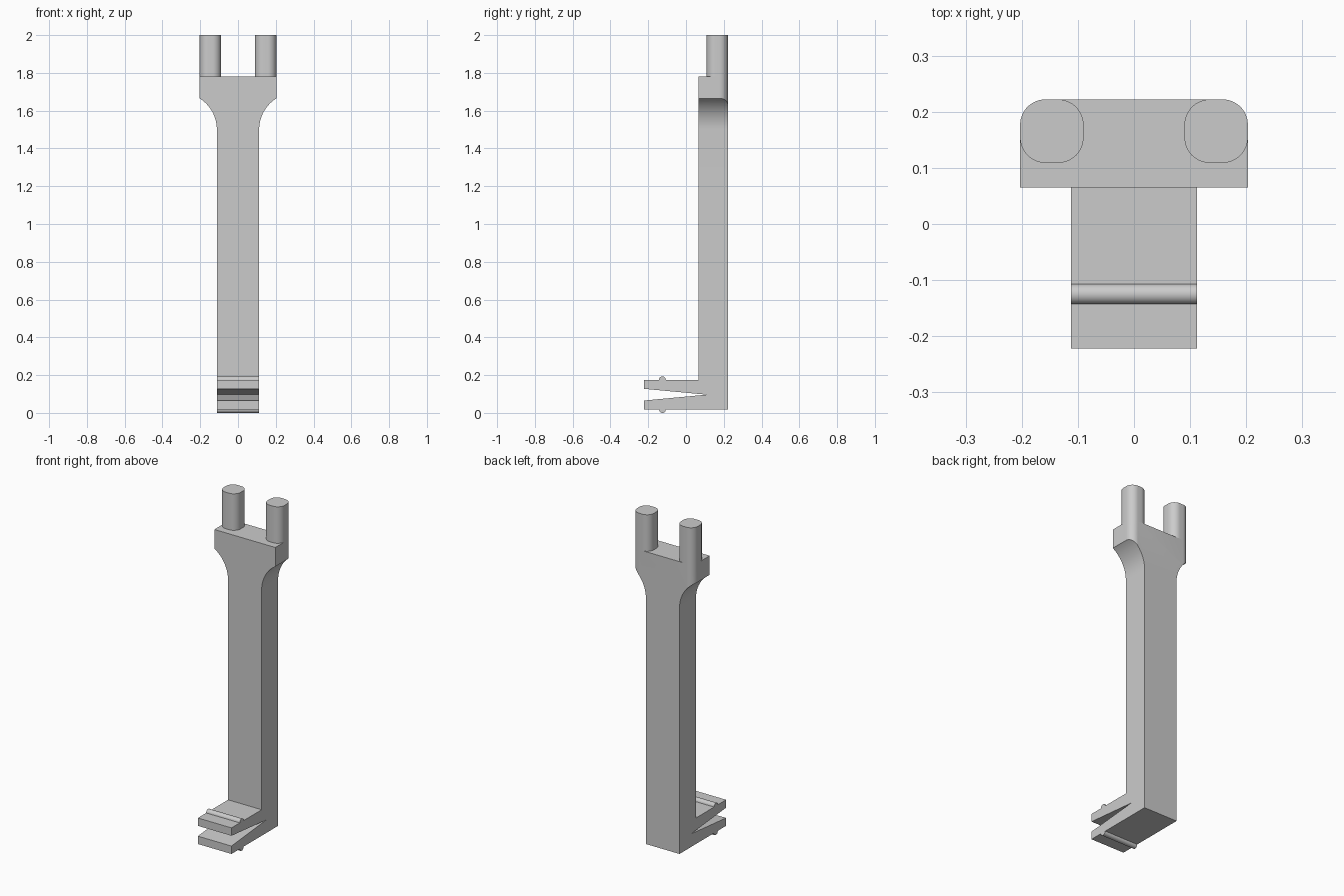
import bpy, bmesh
from math import cos, sin, radians

if "Cube" in bpy.data.objects:
    bpy.data.objects.remove(bpy.data.objects["Cube"], do_unlink=True)

grey = bpy.data.materials.new("plain grey")
grey.use_nodes = True
grey.diffuse_color = (0.6, 0.6, 0.6, 1)
grey.node_tree.nodes["Principled BSDF"].inputs["Base Color"].default_value = (0.6, 0.6, 0.6, 1)

HALF_STEM, HALF_HEAD = 0.112, 0.203
BACK, FRONT, STEM_FRONT = 0.222, -0.222, 0.065
BASE, FOOT_TOP, HEAD_TOP, TIP = 0.018, 0.175, 1.78, 2.0
MID = (BASE + FOOT_TOP) / 2
ROUND, BUMP = 0.045, 0.017


def arc(cx, cy, r, start, end, steps=12):
    angles = [radians(start + (end - start) * i / steps) for i in range(steps + 1)]
    return [(cx + r * cos(a), cy + r * sin(a)) for a in angles]


def prism(name, outline, axis, low, high):
    """Extrude a 2D outline along the x, y or z axis."""
    place = {"x": lambda u, v, w: (w, u, v),
             "y": lambda u, v, w: (u, w, v),
             "z": lambda u, v, w: (u, v, w)}[axis]
    bm = bmesh.new()
    ends = [[bm.verts.new(place(u, v, w)) for u, v in outline] for w in (low, high)]
    for ring in ends:
        bm.faces.new(ring)
    n = len(outline)
    for i in range(n):
        j = (i + 1) % n
        bm.faces.new((ends[0][i], ends[0][j], ends[1][j], ends[1][i]))
    bmesh.ops.recalc_face_normals(bm, faces=bm.faces)
    mesh = bpy.data.meshes.new(name)
    bm.to_mesh(mesh)
    bm.free()
    mesh.materials.append(grey)
    obj = bpy.data.objects.new(name, mesh)
    bpy.context.collection.objects.link(obj)
    return obj


def activate(obj):
    bpy.ops.object.select_all(action="DESELECT")
    obj.select_set(True)
    bpy.context.view_layer.objects.active = obj


def smooth(obj):
    activate(obj)
    bpy.ops.object.shade_smooth_by_angle(angle=radians(30))


# Body: side outline with the split foot
body = prism("body", [
    (FRONT, BASE), (0.3, BASE), (0.3, HEAD_TOP), (STEM_FRONT, HEAD_TOP),
    (STEM_FRONT, FOOT_TOP), (FRONT, FOOT_TOP), (FRONT, MID + 0.031),
    (0.11, MID), (FRONT, MID - 0.031)], "x", -0.3, 0.3)

# Front outline: narrow stem flaring into the head
flare = arc(HALF_STEM + 0.195, 1.5, 0.195, 180, 108, 20)
right_half = [(HALF_STEM, -0.1)] + flare + [(flare[-1][0], 1.9)]
front_cutter = prism("front_cutter", right_half + [(-x, z) for x, z in reversed(right_half)],
                     "y", -0.4, 0.4)

# Plan outline: rounded back corners
corner = arc(HALF_HEAD - ROUND, BACK - ROUND, ROUND, 0, 90)
plan = [(HALF_HEAD, -0.5)] + corner
plan_cutter = prism("plan_cutter", plan + [(-x, y) for x, y in reversed(plan)],
                    "z", -0.2, 2.1)

for cutter in (front_cutter, plan_cutter):
    cutter.hide_render = True
    mod = body.modifiers.new("trim", "BOOLEAN")
    mod.operation = "INTERSECT"
    mod.solver = "EXACT"
    mod.object = cutter
    activate(body)
    bpy.ops.object.modifier_apply(modifier=mod.name)
    bpy.data.objects.remove(cutter, do_unlink=True)
smooth(body)

# Two rounded prongs on the head
half = 0.0565
for side, name in ((1, "left_prong"), (-1, "right_prong")):
    cx, cy = side * (HALF_HEAD - half), BACK - half
    outline = []
    for sx, sy, start in ((1, 1, 0), (-1, 1, 90), (-1, -1, 180), (1, -1, 270)):
        outline += arc(cx + sx * (half - ROUND), cy + sy * (half - ROUND),
                       ROUND, start, start + 90)
    smooth(prism(name, outline, "z", HEAD_TOP, TIP))

# Snap ridges on the outer faces of the foot
for name, z, start in (("upper_ridge", FOOT_TOP, 0), ("lower_ridge", BASE, 180)):
    smooth(prism(name, arc(-0.125, z, BUMP + 0.001, start, start + 180),
                 "x", -HALF_STEM, HALF_STEM))
